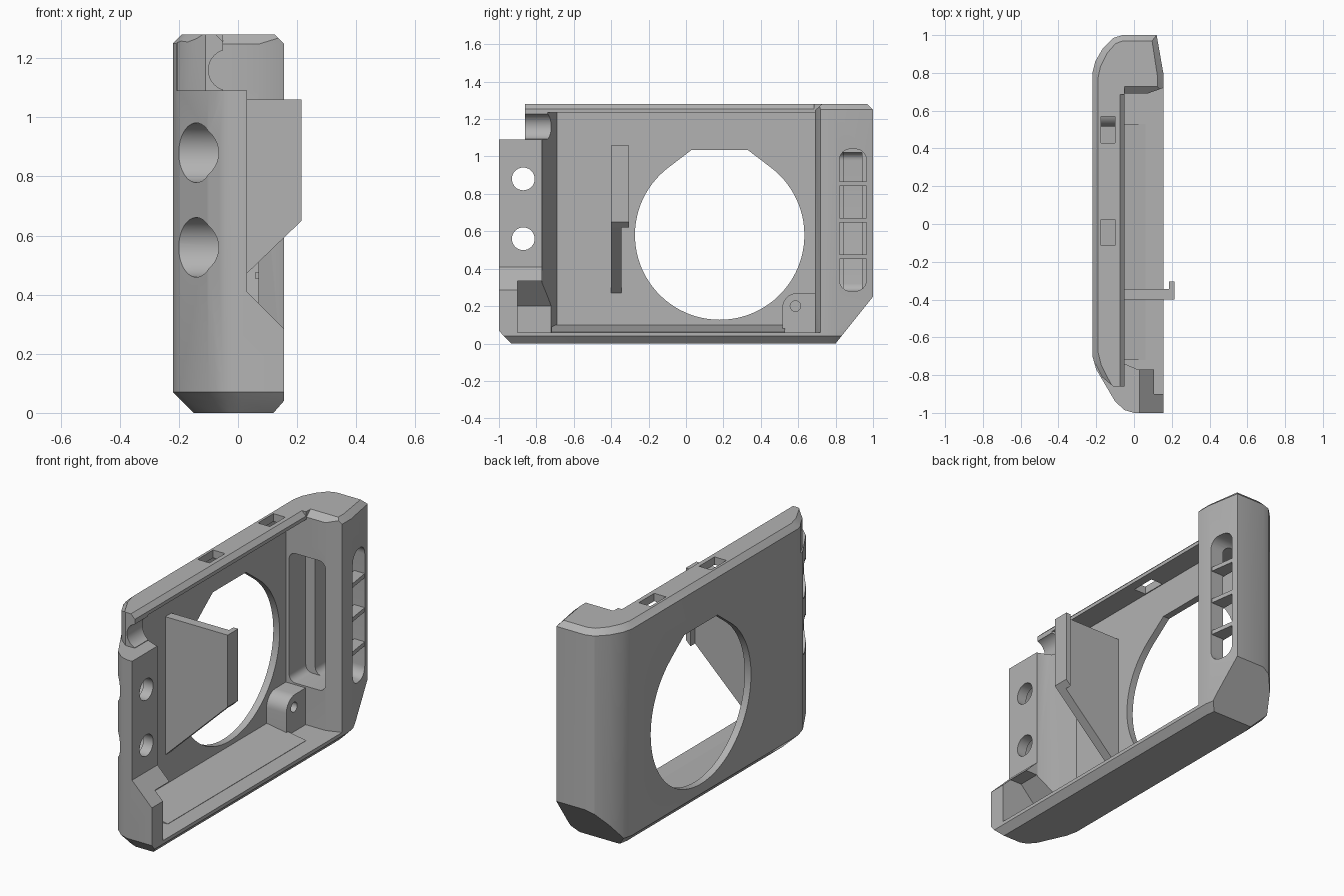
import bpy, bmesh, math

if "Cube" in bpy.data.objects:
    bpy.data.objects.remove(bpy.data.objects["Cube"], do_unlink=True)

grey = bpy.data.materials.new("mid grey plastic")
grey.use_nodes = True
grey.diffuse_color = (0.45, 0.45, 0.45, 1)
grey.node_tree.nodes["Principled BSDF"].inputs["Base Color"].default_value = (0.45, 0.45, 0.45, 1)


def loft(name, rings):
    """Closed solid through a stack of matching rings."""
    bm = bmesh.new()
    loops = [[bm.verts.new(p) for p in ring] for ring in rings]
    n = len(loops[0])
    for a, b in zip(loops, loops[1:]):
        for i in range(n):
            j = (i + 1) % n
            bm.faces.new((a[i], a[j], b[j], b[i]))
    bm.faces.new(loops[0])
    bm.faces.new(loops[-1])
    bmesh.ops.recalc_face_normals(bm, faces=bm.faces)
    mesh = bpy.data.meshes.new(name)
    bm.to_mesh(mesh)
    bm.free()
    mesh.materials.append(grey)
    ob = bpy.data.objects.new(name, mesh)
    bpy.context.collection.objects.link(ob)
    return ob


def prism(name, axis, pts, lo, hi):
    """Extrude a flat outline along one axis."""
    place = {"x": lambda a, b, t: (t, a, b),
             "y": lambda a, b, t: (a, t, b),
             "z": lambda a, b, t: (a, b, t)}[axis]
    return loft(name, [[place(a, b, t) for a, b in pts] for t in (lo, hi)])


def arc(cx, cy, r, start, end, steps):
    return [(cx + r * math.cos(math.radians(start + (end - start) * i / steps)),
             cy + r * math.sin(math.radians(start + (end - start) * i / steps)))
            for i in range(steps + 1)]


def circle(cx, cy, r, n=40):
    return arc(cx, cy, r, 0, 360 - 360 / n, n - 1)


def rect(a0, a1, b0, b1):
    return [(a0, b0), (a1, b0), (a1, b1), (a0, b1)]


def rounded(a0, a1, b0, b1, r):
    return (arc(a1 - r, b1 - r, r, 0, 90, 6) + arc(a0 + r, b1 - r, r, 90, 180, 6)
            + arc(a0 + r, b0 + r, r, 180, 270, 6) + arc(a1 - r, b0 + r, r, 270, 360, 6))


def cut(target, axis, pts, lo, hi):
    """Subtract an extruded outline from the target."""
    cutter = prism("cutter", axis, pts, lo, hi)
    cutter.hide_render = True
    mod = target.modifiers.new("cut", "BOOLEAN")
    mod.operation = "DIFFERENCE"
    mod.solver = "EXACT"
    mod.object = cutter
    bpy.context.view_layer.update()
    graph = bpy.context.evaluated_depsgraph_get()
    mesh = bpy.data.meshes.new_from_object(target.evaluated_get(graph))
    target.modifiers.clear()
    target.data = mesh
    bpy.data.objects.remove(cutter, do_unlink=True)


# Outer shell: plan outline lofted upward with chamfered ends
outline = [(-.22, .80), (-.205, .86), (-.165, .93), (-.11, .985), (-.06, 1), (.12, 1),
           (.155, .80), (.155, -1), (0, -1), (-.05, -.985), (-.10, -.94),
           (-.20, -.77), (-.22, -.70)]


def level(z, x0, x1, ys):
    return [(x0 + (x + .22) / .375 * (x1 - x0), y * ys, z) for x, y in outline]


shell = loft("shell", [level(0, -.15, .12, .935), level(.04, -.19, .155, .975),
                       level(.07, -.22, .155, 1), level(1.25, -.22, .155, 1),
                       level(1.28, -.19, .125, .97)])

# Sloped lower corner under the grip
cut(shell, "x", [(1.08, .35), (.72, -.1), (1.1, -.1)], -1, 1)
# Main cavity
cut(shell, "z", [(-.18, -.69), (-.05, -.74), (.02, -.77), (1, -.77), (1, .72),
                 (.155, .72), (.07, .69), (-.18, .69)], .06, 1.235)
# Open upper side, lowering the top wall
cut(shell, "z", [(-.05, -2), (1, -2), (1, .72), (.155, .72), (.07, .69), (-.05, .69)], 1.09, 2)
# Stepped front edge of the end block
cut(shell, "y", [(.03, 2), (.03, .41), (.26, .18), (1, .18), (1, 2)], -2, .68)
# Clipped upper corner
cut(shell, "z", [(-1, -.74), (-.205, -.74), (-.17, -.81), (-.11, -.86), (.5, -.86),
                 (.5, -2), (-1, -2)], 1.09, 2)
# Hollow at the lower end of the block
cut(shell, "y", [(-.10, .06), (1, .06), (1, .335), (.03, .335), (-.10, .20)], -.90, -.65)
# Cable notch
cut(shell, "y", circle(-.03, 1.16, .07), -1.1, -.65)
# Edge bevels on the top wall and grip
cut(shell, "y", [(-.08, 1.285), (-.045, 1.25), (0, 1.3)], -1, .685)
cut(shell, "x", [(.67, 1.23), (.735, 1.287), (.67, 1.3)], -.05, 1)

# Large round window with a clipped top
window = [(.03, 1.035)] + arc(.18, .58, .453, 127, 413, 72) + [(.33, 1.035)]
cut(shell, "x", window, -1, -.1)

# Screw holes with wide counterbores from behind
for z in (.56, .88):
    cut(shell, "x", circle(-.87, z, .061, 32), -1, 1)
    cut(shell, "x", circle(-.87, z, .101), -1, -.03)

# Slots through the top wall
for y in (-.115, .43):
    cut(shell, "z", rect(-.175, -.10, y, y + .14), 1.15, 1.4)

# Pocket inside the grip, opened by a tall rounded slot
cut(shell, "y", rounded(-.16, .07, .28, 1.02, .04), .60, .84)
cut(shell, "y", rounded(-.10, .07, .28, 1.02, .04), .83, .94)
cut(shell, "x", rounded(.82, .965, .28, 1.04, .06), -.01, 1)

# Bars across the grip slot
for i, z in enumerate((.465, .66, .855)):
    prism(f"grip_bar_{i + 1}", "z", [(.06, .81), (.148, .81), (.125, .97), (.06, .97)],
          z - .012, z + .012)

# Fin with a hooked lip
prism("fin", "y", [(-.20, .25), (.215, .65), (.215, 1.06), (-.20, 1.06)], -.40, -.345)
prism("fin_lip", "y", [(.185, .62), (.215, .65), (.215, 1.06), (.185, 1.06)], -.395, -.305)

# Screw boss in the lower corner
boss = prism("screw_boss", "x", [(.515, .05), (.70, .05), (.70, .27)]
             + arc(.595, .19, .08, 90, 180, 8), -.19, -.055)
cut(boss, "x", circle(.585, .20, .028, 24), -.15, 0)

# Low ramp on the cavity floor
prism("floor_ramp", "y", [(-.19, .05), (.06, .05), (.06, .062), (-.17, .10), (-.19, .10)],
      -.72, .53)

# Smooth curved walls, keep edges crisp
bpy.ops.object.select_all(action="DESELECT")
for ob in (shell, boss):
    ob.select_set(True)
bpy.context.view_layer.objects.active = shell
bpy.ops.object.shade_smooth_by_angle(angle=math.radians(28))
